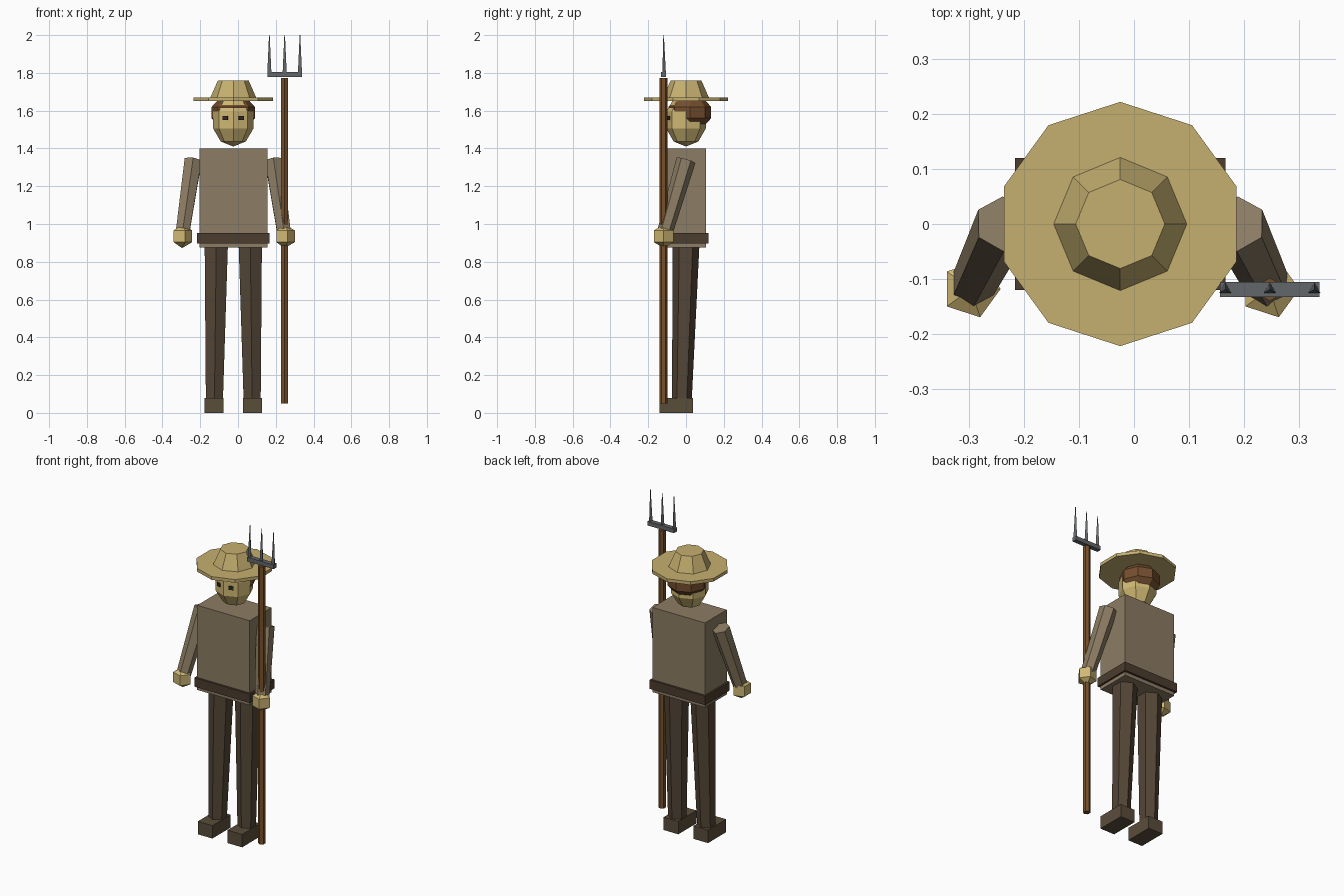
import bpy, bmesh, math
from mathutils import Vector, Matrix

if "Cube" in bpy.data.objects:
    bpy.data.objects.remove(bpy.data.objects["Cube"])

CX = -0.025            # body centre line
HALF_PI = math.pi / 2


def material(name, r, g, b):
    m = bpy.data.materials.new(name)
    lin = [((c / 255 + 0.055) / 1.055) ** 2.4 for c in (r, g, b)]
    m.diffuse_color = (*lin, 1)
    m.use_nodes = True
    m.node_tree.nodes["Principled BSDF"].inputs["Base Color"].default_value = m.diffuse_color
    return m


straw = material("straw", 198, 176, 112)
skin = material("skin", 208, 184, 116)
cloth = material("shirt cloth", 140, 124, 99)
trouser = material("trouser cloth", 84, 70, 54)
leather = material("belt leather", 76, 60, 46)
boot = material("boot leather", 90, 77, 58)
hair_brown = material("hair brown", 116, 78, 46)
wood = material("handle wood", 118, 80, 44)
metal = material("dark metal", 100, 103, 106)
eye_dark = material("eye dark", 50, 44, 38)


def finish(name, bm, mat):
    bmesh.ops.recalc_face_normals(bm, faces=bm.faces)
    mesh = bpy.data.meshes.new(name)
    bm.to_mesh(mesh)
    bm.free()
    mesh.materials.append(mat)
    ob = bpy.data.objects.new(name, mesh)
    bpy.context.collection.objects.link(ob)
    return ob


def box(name, center, size, mat, turn=0.0):
    bm = bmesh.new()
    bmesh.ops.create_cube(bm, size=1, matrix=Matrix.LocRotScale(
        Vector(center), Matrix.Rotation(turn, 3, 'Z'), Vector(size)))
    return finish(name, bm, mat)


def limb(name, a, b, ra, rb, sides, mat, phase=HALF_PI):
    """Tapered prism from a to b, its end caps square to its axis."""
    a, b = Vector(a), Vector(b)
    axis = (b - a).normalized()
    up = axis if axis.z > 0 else -axis
    rot = Vector((0, 0, 1)).rotation_difference(up)
    bm = bmesh.new()
    rings = []
    for p, r in ((a, ra), (b, rb)):
        angles = [phase + math.tau * i / sides for i in range(sides)]
        rings.append([bm.verts.new(p + rot @ Vector((r * math.cos(t), r * math.sin(t), 0)))
                      for t in angles])
    for i in range(sides):
        j = (i + 1) % sides
        bm.faces.new((rings[0][i], rings[0][j], rings[1][j], rings[1][i]))
    for ring in rings:
        bm.faces.new(ring)
    return finish(name, bm, mat)


def ball(name, center, radii, segments, rings, mat):
    """Low-poly ellipsoid with a vertex facing +x."""
    c, (rx, ry, rz) = Vector(center), radii
    bm = bmesh.new()
    top = bm.verts.new(c + Vector((0, 0, rz)))
    bottom = bm.verts.new(c - Vector((0, 0, rz)))
    loops = []
    for k in range(1, rings):
        p = math.pi * k / rings
        loops.append([bm.verts.new(c + Vector((
            rx * math.sin(p) * math.cos(math.tau * i / segments),
            ry * math.sin(p) * math.sin(math.tau * i / segments),
            rz * math.cos(p)))) for i in range(segments)])
    for i in range(segments):
        j = (i + 1) % segments
        bm.faces.new((top, loops[0][i], loops[0][j]))
        bm.faces.new((bottom, loops[-1][j], loops[-1][i]))
        for u, v in zip(loops, loops[1:]):
            bm.faces.new((u[i], v[i], v[j], u[j]))
    return finish(name, bm, mat)


# Torso and belt
box("torso", (CX, 0, 1.1375), (0.36, 0.214, 0.525), cloth)
box("belt", (CX, 0, 0.925), (0.382, 0.24, 0.055), leather)

# Head, hair and hat
ball("head", (CX, 0, 1.55), (0.113, 0.111, 0.14), 8, 5, skin)
ball("hair", (CX, 0.02, 1.59), (0.12, 0.119, 0.097), 8, 5, hair_brown)
limb("hat_brim", (CX, 0, 1.65), (CX, 0, 1.67), 0.222, 0.222, 10, straw)
limb("hat_crown", (CX, 0, 1.67), (CX, 0, 1.761), 0.121, 0.081, 8, straw)

# Paired parts
for side, s in (("left", -1), ("right", 1)):
    box(side + "_eye", (CX + s * 0.042, -0.092, 1.56), (0.027, 0.009, 0.021),
        eye_dark, s * math.radians(22.5))
    limb(side + "_arm", (CX + s * 0.213, 0, 1.337), (CX + s * 0.2715, -0.118, 0.935),
         0.052, 0.041, 6, cloth)
    ball(side + "_hand", (CX + s * 0.2715, -0.118, 0.935), (0.0625,) * 3, 5, 3, skin)
    limb(side + "_leg", (CX + s * 0.09, 0, 0.89), (CX + s * 0.1, -0.022, 0.06),
         0.071, 0.052, 6, trouser)
    box(side + "_boot", (CX + s * 0.102, -0.052, 0.04), (0.1, 0.178, 0.08), boot)

# Pitchfork
FX, FY = 0.247, -0.119
limb("fork_handle", (FX, FY, 0.05), (FX, FY, 1.772), 0.021, 0.021, 6, wood)
box("fork_crossbar", (FX, FY, 1.792), (0.181, 0.028, 0.026), metal)
for i in (-1, 0, 1):
    limb(f"fork_tine_{i + 2}", (FX + i * 0.081, FY, 1.8), (FX + i * 0.081, FY, 2.0),
         0.0125, 0.002, 3, metal)
